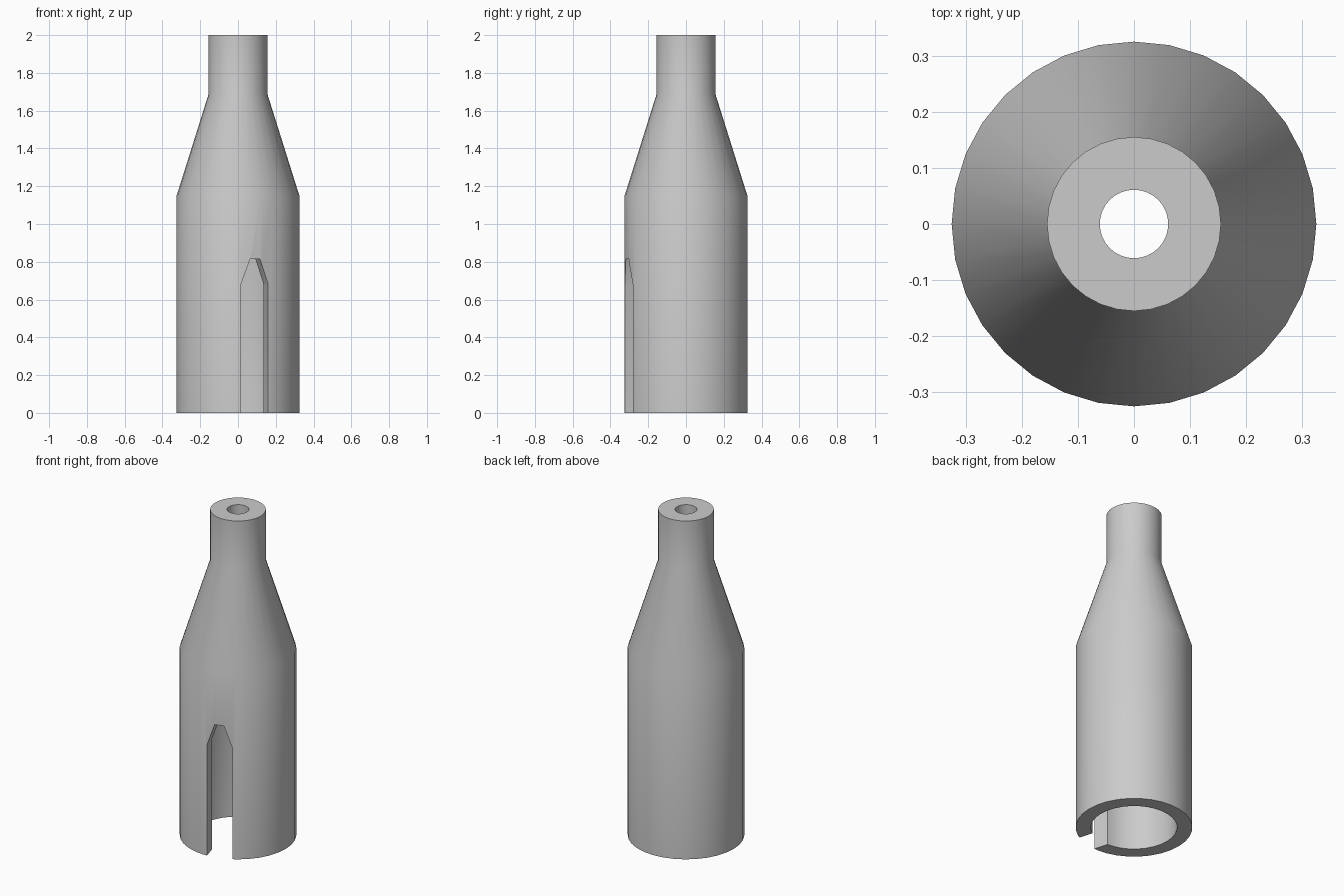
import bpy, bmesh, math
from mathutils import Matrix

if "Cube" in bpy.data.objects:
    bpy.data.objects.remove(bpy.data.objects["Cube"])

grey = bpy.data.materials.new("plain_grey")
grey.use_nodes = True
COLOUR = (0.6, 0.6, 0.6, 1)
grey.diffuse_color = COLOUR
grey.node_tree.nodes["Principled BSDF"].inputs["Base Color"].default_value = COLOUR


def finish(bm, name):
    bmesh.ops.recalc_face_normals(bm, faces=bm.faces)
    mesh = bpy.data.meshes.new(name)
    bm.to_mesh(mesh)
    bm.free()
    mesh.materials.append(grey)
    obj = bpy.data.objects.new(name, mesh)
    bpy.context.collection.objects.link(obj)
    return obj


# Hollow bottle-shaped sleeve: a closed wall section turned about z
SIDES = 32
section = [(0.325, 0), (0.325, 1.15), (0.155, 1.69), (0.155, 2),
           (0.061, 2), (0.061, 1.69), (0.24, 1.15), (0.24, 0)]
bm = bmesh.new()
rings = []
for i in range(SIDES):
    a = math.tau * i / SIDES
    rings.append([bm.verts.new((r * math.cos(a), r * math.sin(a), z)) for r, z in section])
for i in range(SIDES):
    here, there = rings[i], rings[(i + 1) % SIDES]
    for j in range(len(section)):
        k = (j + 1) % len(section)
        bm.faces.new((here[j], there[j], there[k], here[k]))
sleeve = finish(bm, "sleeve")

# Slot cutter: a tapered-top outline pushed radially through the front wall
outline = [(-0.075, -0.1), (0.075, -0.1), (0.075, 0.68),
           (0.027, 0.815), (-0.027, 0.815), (-0.075, 0.68)]
bm = bmesh.new()
face = bm.faces.new([bm.verts.new((x, -0.1, z)) for x, z in outline])
pushed = bmesh.ops.extrude_face_region(bm, geom=[face])
bmesh.ops.translate(bm, vec=(0, -0.4, 0),
                    verts=[v for v in pushed["geom"] if isinstance(v, bmesh.types.BMVert)])
bm.transform(Matrix.Rotation(math.radians(16.2), 4, "Z"))
cutter = finish(bm, "slot_cutter")
cutter.hide_render = True
cutter.hide_set(True)

# Cut the slot, then smooth the round surfaces
cut = sleeve.modifiers.new("slot", "BOOLEAN")
cut.operation = "DIFFERENCE"
cut.solver = "EXACT"
cut.object = cutter
bpy.context.view_layer.objects.active = sleeve
sleeve.select_set(True)
bpy.ops.object.modifier_apply(modifier=cut.name)
bpy.data.objects.remove(cutter)
bpy.ops.object.shade_smooth_by_angle(angle=math.radians(30))
